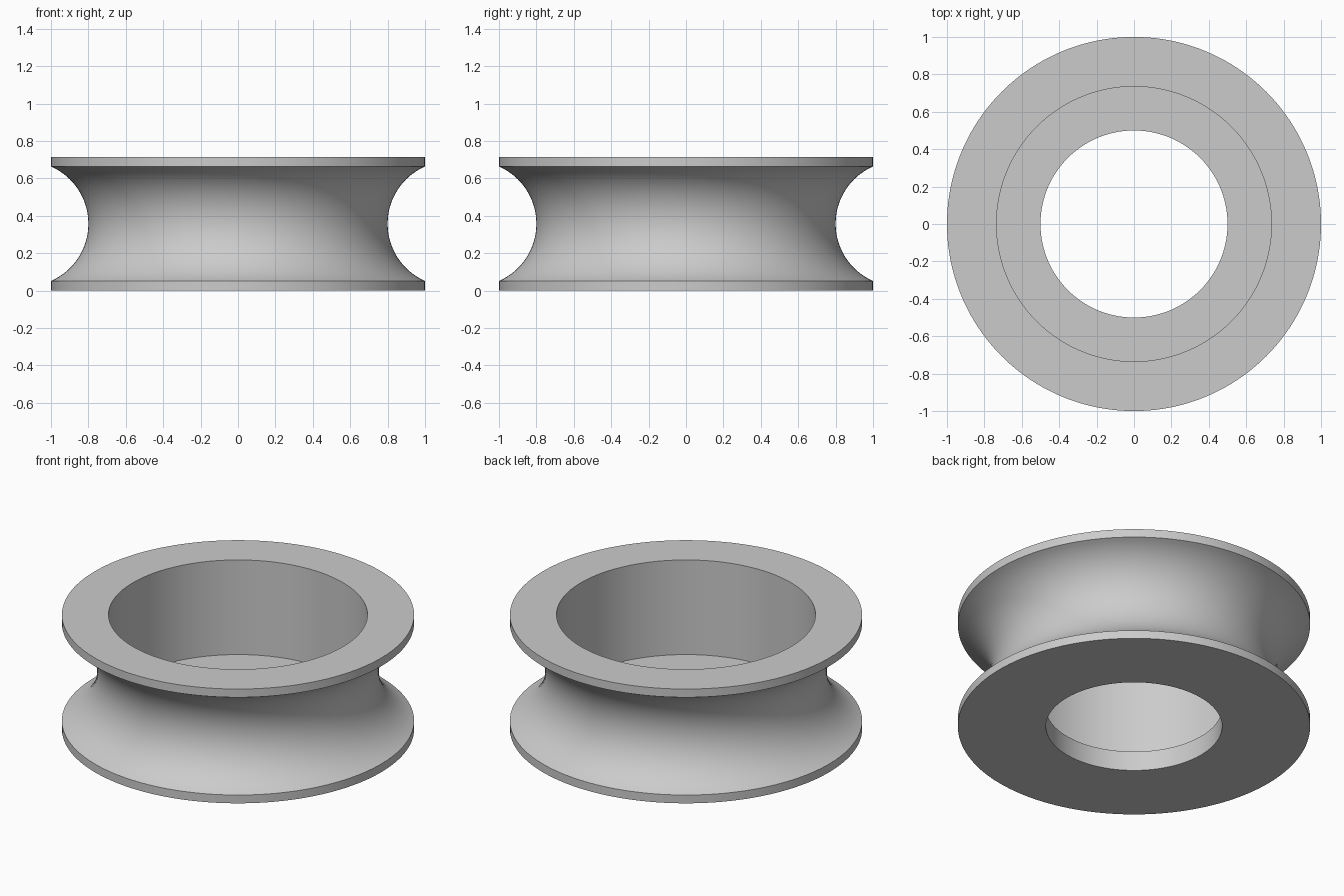
import bpy
import bmesh
from math import atan2, cos, sin, pi, radians
from mathutils import Vector

cube = bpy.data.objects.get("Cube")
if cube:
    bpy.data.objects.remove(cube, do_unlink=True)

HEIGHT = 0.716
RIM = 0.052          # thickness of each flange edge
OUTER = 1.0
WAIST = 0.8          # radius at the bottom of the groove
BORE = 0.735         # wide upper bore
HOLE = 0.5           # narrow lower hole
FLOOR = 0.123        # height of the bore floor
SEGMENTS = 160
ARC_STEPS = 32

# Plain grey finish
grey = bpy.data.materials.new("plain_grey")
grey.use_nodes = True
colour = (0.6, 0.6, 0.6, 1)
grey.diffuse_color = colour
grey.node_tree.nodes["Principled BSDF"].inputs["Base Color"].default_value = colour

# Circular groove through both flange edges and the waist
half = HEIGHT / 2 - RIM
depth = OUTER - WAIST
radius = (half ** 2 + depth ** 2) / (2 * depth)
centre = WAIST + radius
sweep = atan2(half, centre - OUTER)
groove = []
for i in range(ARC_STEPS + 1):
    a = sweep * (2 * i / ARC_STEPS - 1)
    groove.append((centre - radius * cos(a), HEIGHT / 2 + radius * sin(a)))

# Closed cross-section, counter-clockwise
profile = [(HOLE, 0), (OUTER, 0)] + groove + [
    (OUTER, HEIGHT), (BORE, HEIGHT), (BORE, FLOOR), (HOLE, FLOOR)]

# Lathe the cross-section around the vertical axis
bm = bmesh.new()
verts = [bm.verts.new((r, 0, z)) for r, z in profile]
edges = [bm.edges.new((v, verts[(i + 1) % len(verts)])) for i, v in enumerate(verts)]
bmesh.ops.spin(bm, geom=verts + edges, cent=Vector(), axis=Vector((0, 0, 1)),
               angle=2 * pi, steps=SEGMENTS, use_duplicate=False)
bmesh.ops.remove_doubles(bm, verts=bm.verts[:], dist=0.0005)
bmesh.ops.recalc_face_normals(bm, faces=bm.faces[:])

mesh = bpy.data.meshes.new("grooved_wheel")
bm.to_mesh(mesh)
bm.free()
mesh.materials.append(grey)
wheel = bpy.data.objects.new("grooved_wheel", mesh)
bpy.context.collection.objects.link(wheel)

# Smooth curved walls, crisp rims
bpy.ops.object.select_all(action="DESELECT")
wheel.select_set(True)
bpy.context.view_layer.objects.active = wheel
bpy.ops.object.shade_smooth_by_angle(angle=radians(30))
